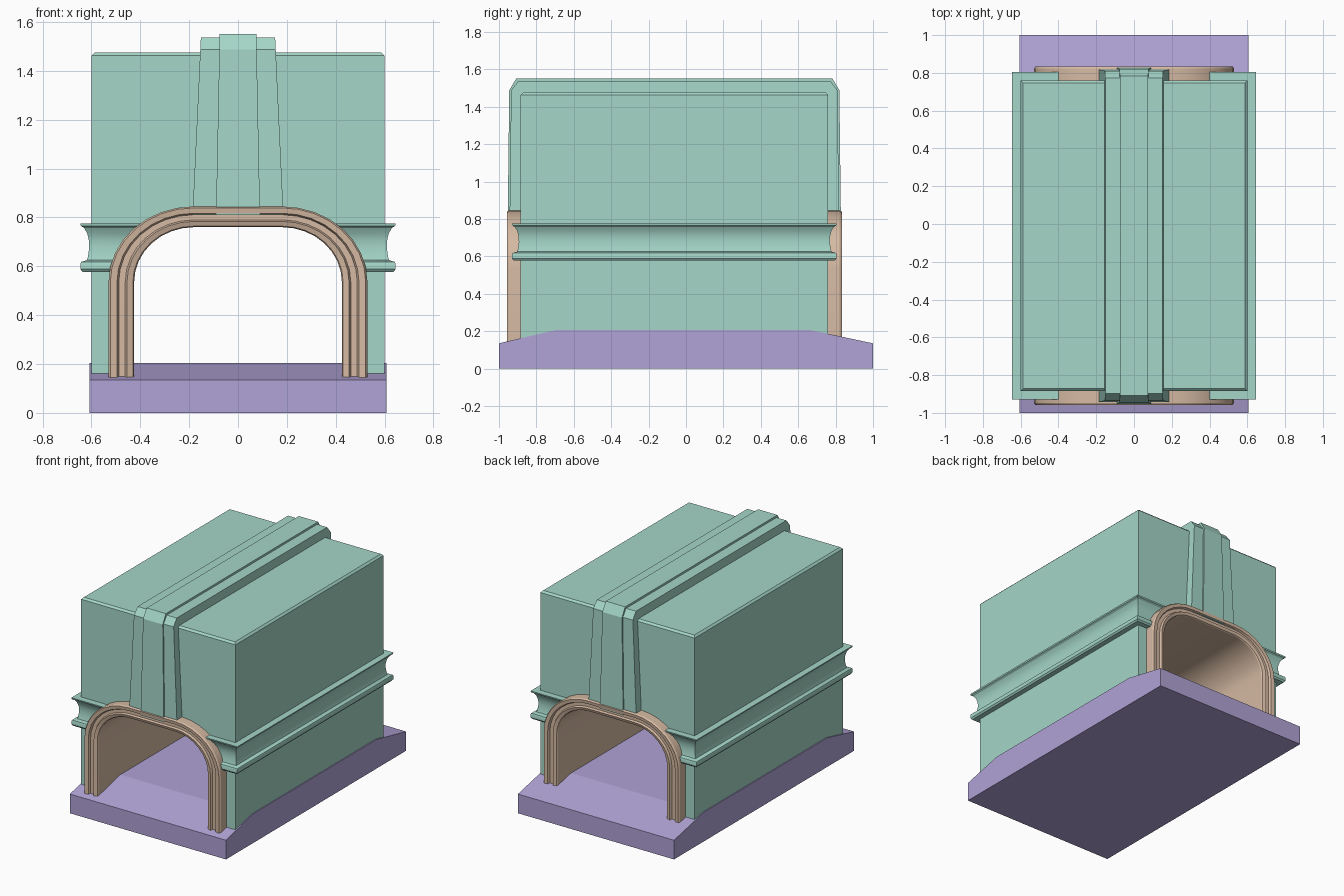
import bpy
import bmesh
import math

cube = bpy.data.objects.get("Cube")
if cube:
    bpy.data.objects.remove(cube, do_unlink=True)


def material(name, rgb):
    m = bpy.data.materials.new(name)
    m.use_nodes = True
    m.diffuse_color = (*rgb, 1)
    m.node_tree.nodes["Principled BSDF"].inputs["Base Color"].default_value = (*rgb, 1)
    return m


TEAL = material("pale teal", (0.376, 0.672, 0.578))
LILAC = material("lilac", (0.434, 0.366, 0.672))
TAN = material("warm tan", (0.672, 0.491, 0.366))


def loft(name, rings, mat, smooth=False, bevel_top=0):
    """Join matching closed rings into a capped solid."""
    bm = bmesh.new()
    loops = [[bm.verts.new(p) for p in ring] for ring in rings]
    n = len(loops[0])
    for a, b in zip(loops, loops[1:]):
        for i in range(n):
            j = (i + 1) % n
            bm.faces.new((a[i], a[j], b[j], b[i]))
    bm.faces.new(loops[0])
    bm.faces.new(loops[-1])
    bmesh.ops.recalc_face_normals(bm, faces=bm.faces)
    if bevel_top:
        top = max(v.co.z for v in bm.verts)
        edges = [e for e in bm.edges if all(v.co.z > top - 0.001 for v in e.verts)]
        bmesh.ops.bevel(bm, geom=edges, offset=bevel_top, segments=1,
                        affect='EDGES', profile=0.5)
    mesh = bpy.data.meshes.new(name)
    bm.to_mesh(mesh)
    bm.free()
    mesh.materials.append(mat)
    ob = bpy.data.objects.new(name, mesh)
    bpy.context.collection.objects.link(ob)
    if smooth:
        bpy.ops.object.select_all(action='DESELECT')
        ob.select_set(True)
        bpy.context.view_layer.objects.active = ob
        bpy.ops.object.shade_smooth_by_angle(angle=math.radians(25))
    return ob


FRONT, BACK = -0.885, 0.76   # wall planes
FLAT, SPRING = 0.18, 0.535   # half of flat crown, height where the curve begins


def radii(f):
    """Corner radii of the arch; f runs from inner (0) to outer (1) edge."""
    return 0.245 + 0.105 * f, 0.225 + 0.085 * f


def arch_path(f, foot, steps=8):
    rx, rz = radii(f)
    arc = [(FLAT + rx * math.cos(t), SPRING + rz * math.sin(t))
           for t in (math.pi / 2 * i / steps for i in range(steps + 1))]
    right = [(FLAT + rx, foot)] + arc
    return right + [(-x, z) for x, z in reversed(right)]


# Floor slab with sloping ends
slab = [(-1, 0), (1, 0), (1, 0.135), (0.67, 0.205), (-0.7, 0.205), (-1, 0.135)]
loft("floor_slab", [[(x, y, z) for y, z in slab] for x in (-0.607, 0.607)], LILAC)

# Main block with the tunnel opening
outline = arch_path(0.5, 0.12) + [(-0.6, 0.12), (-0.6, 1.475), (0.6, 1.475), (0.6, 0.12)]
loft("main_block", [[(x, y, z) for x, z in outline] for y in (FRONT, BACK)],
     TEAL, bevel_top=0.013)

# Tunnel lining with a grooved moulding at both mouths
moulding = [(0, 0.055), (0.05, 0.063), (0.28, 0.07), (0.35, 0.055),
            (0.6, 0.055), (0.67, 0.07), (0.93, 0.073), (1, 0.062)]
section = [(f, FRONT - d) for f, d in moulding]
section += [(f, BACK + d) for f, d in reversed(moulding)]
paths = [(arch_path(f, 0.12), y) for f, y in section]
rings = [[(p[k][0], y, p[k][1]) for p, y in paths] for k in range(len(paths[0][0]))]
loft("tunnel_lining", rings, TAN, smooth=True)

# Cornice wrapping each side and ending behind the arch moulding
cornice = [(-0.01, 0.775), (0.045, 0.775), (0.043, 0.765), (0.03, 0.757),
           (0.017, 0.735), (0.01, 0.705), (0.009, 0.675), (0.014, 0.64),
           (0.018, 0.625), (0.042, 0.618), (0.045, 0.61), (0.045, 0.588),
           (0.036, 0.577), (-0.01, 0.577)]


def arch_x(z, f=0.8):
    rx, rz = radii(f)
    return FLAT + rx * math.sqrt(1 - ((z - SPRING) / rz) ** 2)


for side, s in (("left", 1), ("right", -1)):
    rings = [
        [(s * arch_x(z), FRONT - d, z) for d, z in cornice],
        [(s * (0.6 + d), FRONT - d, z) for d, z in cornice],
        [(s * (0.6 + d), BACK + d, z) for d, z in cornice],
        [(s * arch_x(z), BACK + d, z) for d, z in cornice],
    ]
    loft(side + "_cornice", rings, TEAL, smooth=True)


# Tapered keystone bands running up the front, over the top and down the back
def keystone(name, low, high, out, top):
    base, shoulder = 0.81, 1.488
    hoop = [(FRONT - out, base), (FRONT - out + 0.008, shoulder),
            (FRONT - out + 0.045, top), (BACK + out - 0.045, top),
            (BACK + out - 0.008, shoulder), (BACK + out, base)]

    def half(z):
        return low + (high - low) * (z - base) / (top - base)
    loft(name, [[(s * half(z), y, z) for y, z in hoop] for s in (-1, 1)], TEAL)


keystone("keystone_outer_band", 0.186, 0.152, 0.058, 1.536)
keystone("keystone_centre_rib", 0.09, 0.075, 0.068, 1.55)
